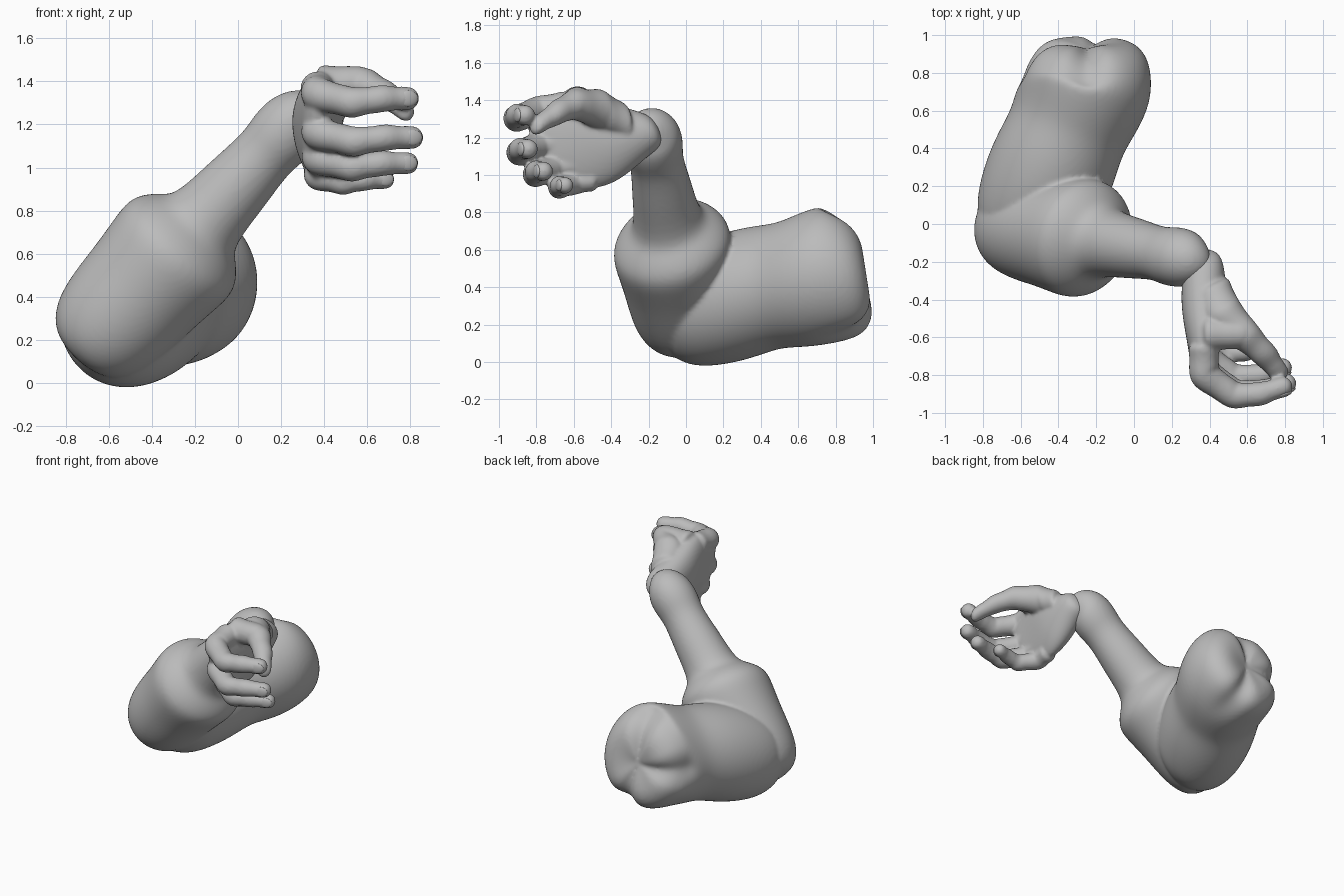
import bpy, bmesh, math
from mathutils import Vector

old = bpy.data.objects.get("Cube")
if old:
    bpy.data.objects.remove(old, do_unlink=True)

# One plain grey for the whole limb
grey = bpy.data.materials.new("plain_grey")
grey.use_nodes = True
tone = (.5, .5, .5, 1)
grey.diffuse_color = tone
grey.node_tree.nodes["Principled BSDF"].inputs["Base Color"].default_value = tone


def loft(name, rings, ref, sides=24, warp=lambda point: point):
    """Skin elliptical rings (centre, side radius, ref radius) and close both ends with poles."""
    ref = Vector(ref).normalized()
    mids = [Vector(ring[0]) for ring in rings]
    last = len(mids) - 1
    bm = bmesh.new()
    loops = []
    for i, (mid, wide, tall) in enumerate(rings):
        way = mids[min(i + 1, last)] - mids[max(i - 1, 0)]
        side = ref.cross(way).normalized()
        loop = []
        for k in range(sides):
            angle = math.tau * k / sides
            point = mids[i] + side * math.cos(angle) * wide + ref * math.sin(angle) * tall
            loop.append(bm.verts.new(warp(point)))
        loops.append(loop)
    for low, high in zip(loops, loops[1:]):
        for k in range(sides):
            bm.faces.new((low[k - 1], low[k], high[k], high[k - 1]))
    for end, inner, loop in ((mids[0], mids[1], loops[0]), (mids[-1], mids[-2], loops[-1])):
        pole = bm.verts.new(warp(end + (end - inner) * .3))
        for k in range(sides):
            bm.faces.new((pole, loop[k - 1], loop[k]))
    bmesh.ops.recalc_face_normals(bm, faces=bm.faces)
    mesh = bpy.data.meshes.new(name)
    bm.to_mesh(mesh)
    bm.free()
    mesh.materials.append(grey)
    obj = bpy.data.objects.new(name, mesh)
    bpy.context.collection.objects.link(obj)
    rounding = obj.modifiers.new("rounding", 'SUBSURF')
    rounding.levels = rounding.render_levels = 2
    return obj


def select(objs):
    bpy.ops.object.select_all(action='DESELECT')
    for obj in objs:
        obj.select_set(True)
    bpy.context.view_layer.objects.active = objs[0]


def fuse(name, objs, voxel):
    """Merge overlapping parts into one soft skin."""
    for obj in objs:
        select([obj])
        bpy.ops.object.modifier_apply(modifier="rounding")
    select(objs)
    bpy.ops.object.join()
    body = objs[0]
    body.name = name
    skin = body.modifiers.new("skin", 'REMESH')
    skin.mode = 'VOXEL'
    skin.voxel_size = voxel
    soften = body.modifiers.new("soften", 'SMOOTH')
    soften.factor = .5
    soften.iterations = 4
    for modifier in ("skin", "soften"):
        bpy.ops.object.modifier_apply(modifier=modifier)
    bpy.ops.object.shade_smooth()


def digit(name, joints, radii):
    """Round tube through the joints, slightly waisted between them, with a domed tip."""
    rings = []
    for start, end, thick, thin in zip(joints, joints[1:], radii, radii[1:]):
        for t in (0, .2, .5, .8):
            radius = thick + (thin - thick) * t - (.006 if t == .5 else 0)
            rings.append((start.lerp(end, t), radius, radius))
    tip, radius = joints[-1], radii[-1]
    way = (tip - joints[-2]).normalized()
    for along, size in ((-.5, 1), (.15, 1), (.65, .75), (.85, .2)):
        rings.append((tip + way * radius * along, radius * size, radius * size))
    return loft(name, rings, (0, 0, 1), 12)


def pinch(point):
    """Gather the shoulder end into three creases around a dimple, and lean it."""
    if point.y > .8:
        centre = Vector((-.25, point.y, .46))
        out = point - centre
        angle = math.atan2(out.z, out.x)
        crease = max(math.exp(-(math.remainder(angle - math.pi * turn, math.tau) * 4) ** 2)
                     for turn in (.5, 1, 1.6))
        dimple = math.exp(-(out.length * 10) ** 2)
        point = point.lerp(centre, crease * .1)
        point.y -= crease * .06 * (1 - dimple) + dimple * .08 + out.z * .17
    return point


# Upper arm: (y, radius) profile along a rising line that levels off at each end
upper_rings = []
for y, radius in ((-.2, .12), (-.1, .23), (0, .29), (.12, .33), (.28, .34), (.4, .33), (.5, .32),
                  (.6, .34), (.73, .36), (.84, .34), (.93, .29), (.98, .19), (1, .06)):
    reach = min(max(y, 0), .75)
    upper_rings.append(((reach * .42 - .56, y, reach * .24 + .29), radius, radius * 1.05))
upper_arm = loft("upper_arm", upper_rings, (0, 0, 1), 32, pinch)

# Forearm: (x, radius) profile up a slanted axis, from elbow past the muscle to the wrist knob
fore_rings = []
for x, radius in ((-.72, .18), (-.65, .26), (-.55, .29), (-.43, .3), (-.33, .32), (-.25, .33),
                  (-.19, .24), (-.16, .18), (0, .165), (.13, .14), (.19, .16), (.26, .16),
                  (.33, .13), (.39, .07)):
    centre = (x, -.13 - x * .2, min(.925 + x * 1.1, 1.25))
    fore_rings.append((centre, radius, radius))
forearm = loft("forearm", fore_rings, (.17, 1, .15))
fuse("arm", [upper_arm, forearm], .013)

# Palm: (y, thickness, width) profile, its knuckle edge slanted back toward the little finger
palm_rings = [((.37, y, 1.26 + y * .13), thick, wide) for y, thick, wide in (
    (-.16, .09, .09), (-.24, .11, .13), (-.34, .12, .19), (-.45, .12, .25),
    (-.56, .1, .28), (-.67, .08, .27), (-.75, .07, .25), (-.8, .04, .2))]
hand_parts = [loft("palm", palm_rings, (0, -.4, 1))]

# Four fingers share one curl, scaled by length and thickness from each knuckle
curl = [Vector(step) for step in ((0, .16, .03), (0, 0, 0), (.16, -.11, -.04),
                                  (.3, -.1, -.02), (.42, -.06, -.02))]
nails = []
for name, knuckle, length, thick in (("index", (.37, -.8, 1.34), 1, .085),
                                     ("middle", (.37, -.78, 1.16), 1.05, .083),
                                     ("ring", (.37, -.7, 1.04), 1, .08),
                                     ("little", (.37, -.6, .96), .75, .07)):
    joints = [Vector(knuckle) + step * length for step in curl]
    radii = [thick * taper for taper in (1, 1, .88, .77, .67)]
    hand_parts.append(digit(name + "_finger", joints, radii))
    # Fingernail set into the outward side of the tip
    size = radii[-1]
    bpy.ops.mesh.primitive_uv_sphere_add(segments=16, ring_count=8, rotation=(0, 0, .3),
                                         location=joints[-1] - Vector((0, size * .72, 0)))
    nail = bpy.context.object
    nail.name = name + "_fingernail"
    nail.scale = (size * .85, size * .3, size * .68)
    nail.data.materials.append(grey)
    bpy.ops.object.shade_smooth()

# Thumb, and the web that ties it to the palm
for name, path, radii in (
        ("thumb", ((.4, -.32, 1.27), (.46, -.46, 1.35), (.6, -.6, 1.38), (.7, -.7, 1.33),
                   (.77, -.79, 1.27)), (.11, .115, .085, .07, .055)),
        ("thumb_web", ((.37, -.58, 1.38), (.56, -.58, 1.39)), (.1, .085))):
    hand_parts.append(digit(name, [Vector(joint) for joint in path], radii))
fuse("hand", hand_parts, .011)
